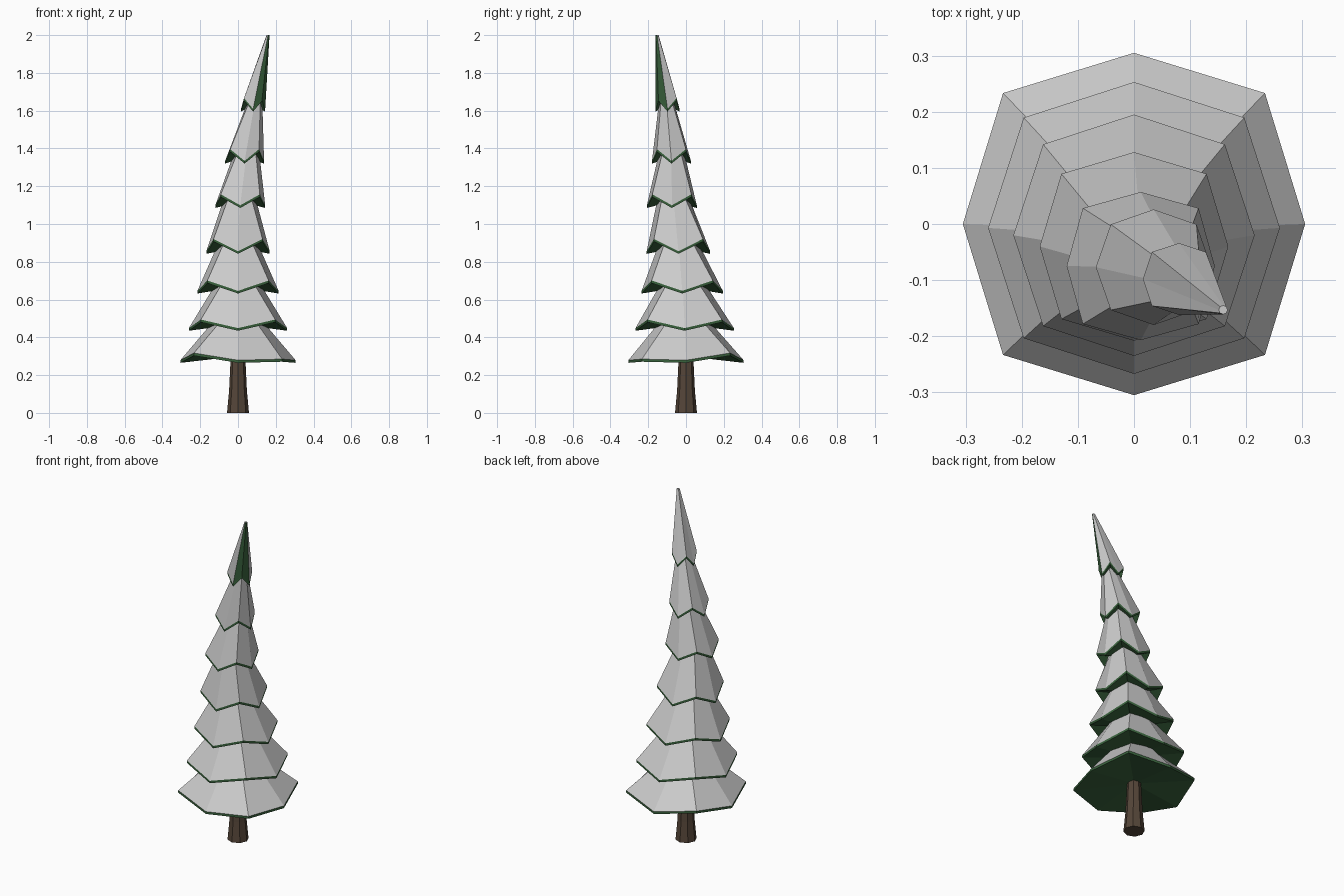
import bpy, bmesh, math
from mathutils import Vector

if "Cube" in bpy.data.objects:
    bpy.data.objects.remove(bpy.data.objects["Cube"])


def material(name, rgb):
    m = bpy.data.materials.new(name)
    m.diffuse_color = (*rgb, 1)
    m.use_nodes = True
    m.node_tree.nodes["Principled BSDF"].inputs["Base Color"].default_value = m.diffuse_color
    return m


GREEN = material("needle_green", (0.04, 0.12, 0.045))
BROWN = material("bark_brown", (0.09, 0.06, 0.04))


def make_object(name, faces, mat=None):
    """Build one flat-shaded object from lists of points, one list per face."""
    bm = bmesh.new()
    for pts in faces:
        bm.faces.new([bm.verts.new(p) for p in pts])
    bmesh.ops.remove_doubles(bm, verts=bm.verts, dist=1e-5)
    me = bpy.data.meshes.new(name)
    bm.to_mesh(me)
    bm.free()
    if mat:
        me.materials.append(mat)
    ob = bpy.data.objects.new(name, me)
    bpy.context.collection.objects.link(ob)


def ring(cx, cy, z, axial, diagonal, lift=0.0):
    """Eight points; the diagonal corners have their own radius and height."""
    pts = []
    for i in range(8):
        a = i * math.pi / 4
        r = diagonal if i % 2 else axial
        pts.append(Vector((cx + r * math.cos(a), cy + r * math.sin(a),
                           z + (lift if i % 2 else 0))))
    return pts


def band(lo, hi):
    n = len(lo)
    return [[lo[i], lo[(i + 1) % n], hi[(i + 1) % n], hi[i]] for i in range(n)]


# Trunk: flared octagonal stump
levels = [(0.0, 0.058), (0.12, 0.047), (0.33, 0.037)]
rings = [ring(0, 0, z, r, r) for z, r in levels]
make_object("trunk", band(rings[0], rings[1]) + band(rings[1], rings[2])
            + [rings[0][::-1], rings[2]], BROWN)

# Tiers: rim centre x, y, z, axial radius, diagonal radius, corner lift,
# then centre x, y, z and radius where the tier meets the one above
tiers = [
    (0.000, 0.000, 0.265, 0.305, 0.330, 0.038, 0.000, -0.005, 0.435, 0.170),
    (0.000, -0.007, 0.435, 0.260, 0.278, 0.045, 0.000, -0.015, 0.635, 0.145),
    (0.000, -0.020, 0.632, 0.215, 0.229, 0.055, 0.000, -0.035, 0.845, 0.126),
    (0.000, -0.040, 0.842, 0.168, 0.183, 0.065, 0.008, -0.062, 1.085, 0.098),
    (0.012, -0.075, 1.085, 0.132, 0.146, 0.058, 0.040, -0.076, 1.325, 0.078),
    (0.035, -0.077, 1.320, 0.103, 0.108, 0.062, 0.082, -0.100, 1.600, 0.048),
    (0.080, -0.098, 1.595, 0.064, 0.068, 0.058, 0.159, -0.153, 2.000, 0.008),
]
RIM = 0.014
for k, (cx, cy, z, ra, rd, lift, mx, my, mz, mr) in enumerate(tiers, 1):
    tip = k == len(tiers)
    t = 1.0 if tip else 1.3     # lower tiers run on inside the next one
    low = ring(cx, cy, z, ra, rd, lift)
    if k == 1:
        low[7].z = z + 0.006    # drooping front right corner
    rim = [p + Vector((0, 0, RIM)) for p in low]
    r = ra + (mr - ra) * t
    top = ring(cx + (mx - cx) * t, cy + (my - cy) * t, z + (mz - z) * t, r, r)
    slopes = band(rim, top)

    # Needles: green rim and folded underside, bare front right on the tip
    centre = Vector((cx, cy, z + 0.035))
    needles = band(low, rim)
    needles += [[low[(i + 1) % 8], low[i], centre] for i in range(8)]
    if tip:
        needles += slopes[6:]
        slopes = slopes[:6]
    make_object(f"needles_{k}", needles, GREEN)

    # Snow: sloping cover and small cap
    make_object(f"snow_{k}", slopes + [top])
